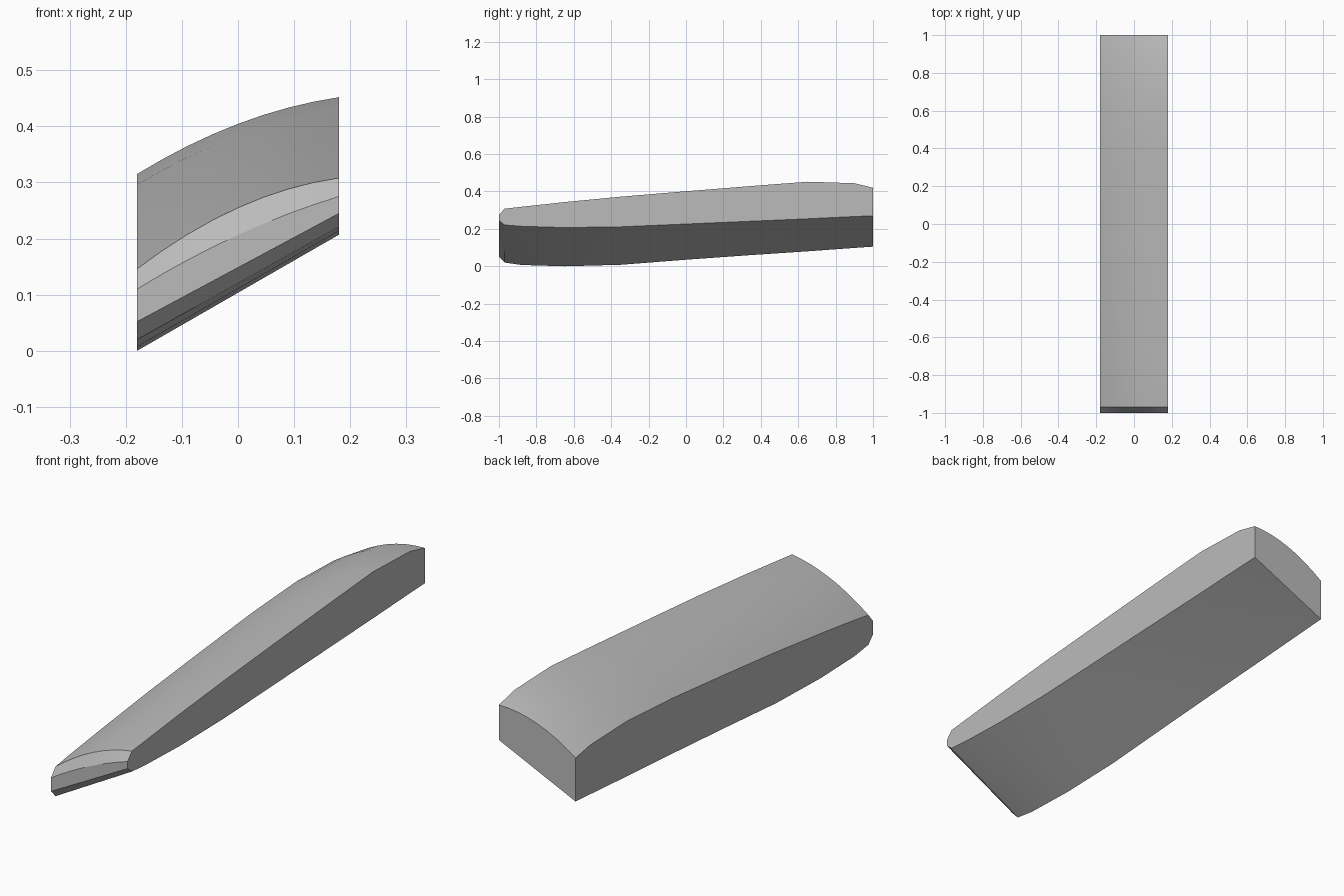
import bpy
import bmesh

if "Cube" in bpy.data.objects:
    bpy.data.objects.remove(bpy.data.objects["Cube"], do_unlink=True)

HALF = 0.18
COLUMNS = 8

# Stations along the length:
# y, bottom at -x, bottom at +x, top at -x, top at +x, crown of the top
STATIONS = [
    (-1.00, 0.052, 0.245, 0.110, 0.275, 0.014),
    (-0.97, 0.020, 0.221, 0.146, 0.308, 0.028),
    (-0.88, 0.007, 0.214, 0.160, 0.318, 0.027),
    (-0.65, 0.000, 0.207, 0.190, 0.343, 0.025),
    (-0.35, 0.008, 0.211, 0.226, 0.372, 0.024),
    (0.00, 0.035, 0.226, 0.262, 0.401, 0.022),
    (0.35, 0.060, 0.241, 0.296, 0.429, 0.021),
    (0.65, 0.080, 0.254, 0.315, 0.452, 0.021),
    (0.90, 0.098, 0.266, 0.308, 0.444, 0.026),
    (1.00, 0.105, 0.270, 0.290, 0.420, 0.033),
]


def section(bm, station):
    """One closed cross-section: straight slanted base, crowned top."""
    y, bot_l, bot_r, top_l, top_r, crown = station
    base, top = [], []
    for i in range(COLUMNS + 1):
        t = i / COLUMNS
        x = HALF * (2 * t - 1)
        arch = crown * 4 * t * (1 - t)
        base.append(bm.verts.new((x, y, bot_l + (bot_r - bot_l) * t)))
        top.append(bm.verts.new((x, y, top_l + (top_r - top_l) * t + arch)))
    return base + top[::-1]


# Slanted slab lofted through the sections
bm = bmesh.new()
rings = [section(bm, s) for s in STATIONS]
for a, b in zip(rings, rings[1:]):
    for i in range(len(a)):
        j = (i + 1) % len(a)
        bm.faces.new((a[i], a[j], b[j], b[i]))
bm.faces.new(rings[0])
bm.faces.new(rings[-1])
bmesh.ops.recalc_face_normals(bm, faces=bm.faces)

mesh = bpy.data.meshes.new("slanted_slab")
bm.to_mesh(mesh)
bm.free()
slab = bpy.data.objects.new("slanted_slab", mesh)
bpy.context.collection.objects.link(slab)

# Plain grey material
grey = bpy.data.materials.new("light grey")
grey.use_nodes = True
color = (0.5, 0.5, 0.5, 1)
grey.diffuse_color = color
grey.node_tree.nodes["Principled BSDF"].inputs["Base Color"].default_value = color
mesh.materials.append(grey)

# Soft crown with crisp outer edges
bpy.ops.object.select_all(action="DESELECT")
slab.select_set(True)
bpy.context.view_layer.objects.active = slab
bpy.ops.object.shade_smooth_by_angle(angle=0.35)
